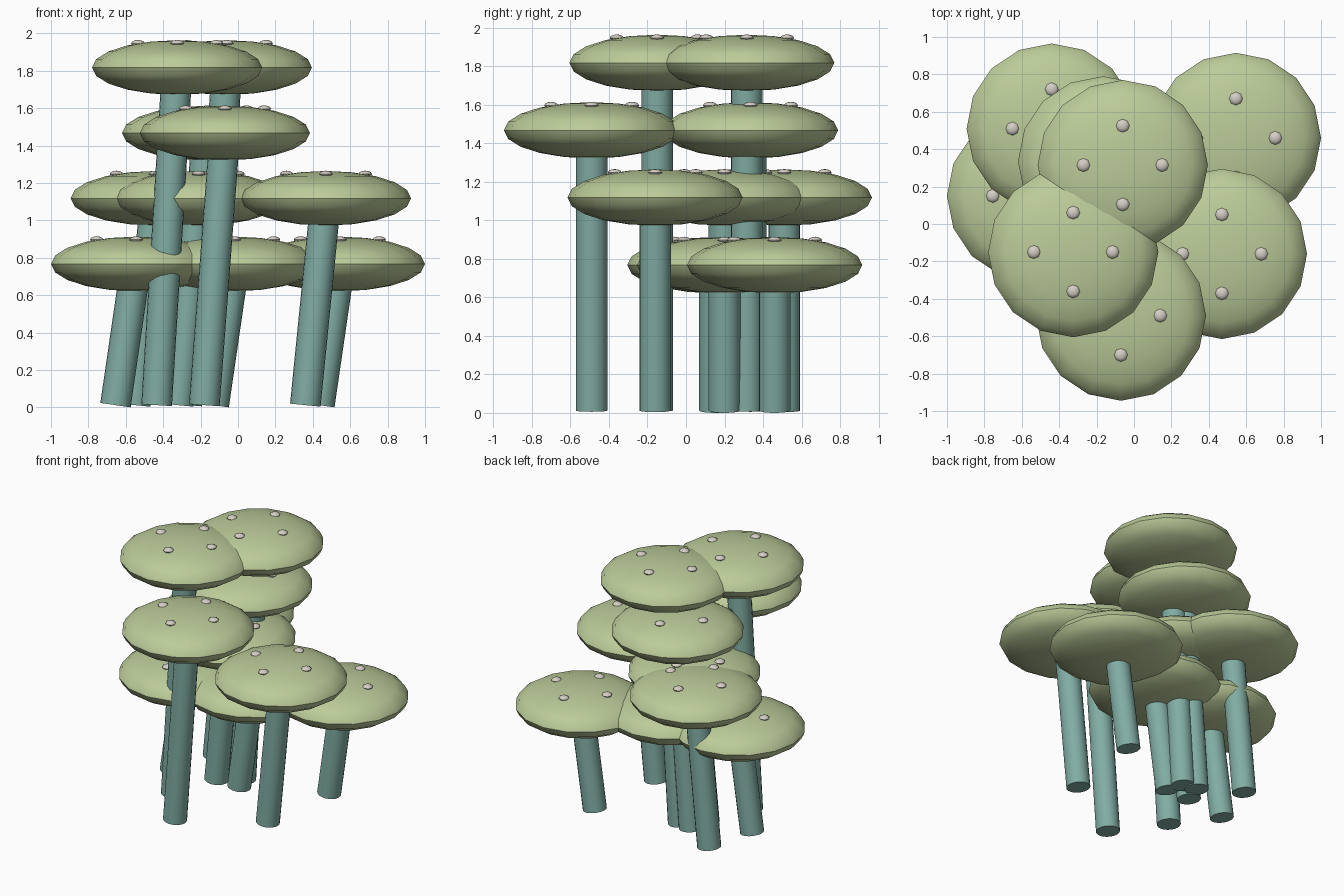
import bpy
import math
from mathutils import Vector

cube = bpy.data.objects.get("Cube")
if cube:
    bpy.data.objects.remove(cube, do_unlink=True)


def make_material(name, rgb):
    mat = bpy.data.materials.new(name)
    mat.use_nodes = True
    color = (*rgb, 1.0)
    mat.diffuse_color = color
    mat.node_tree.nodes["Principled BSDF"].inputs["Base Color"].default_value = color
    return mat


CAP = make_material("pale_green", (0.50, 0.60, 0.32))
STEM = make_material("teal", (0.22, 0.42, 0.37))
SPOT = make_material("warm_grey", (0.66, 0.62, 0.56))

CAP_RADIUS = 0.455
CAP_HALF = 0.146
STEM_RADIUS = 0.082
LEAN = 0.11
SPOT_OFFSET = 0.21


def finish(name, mat):
    obj = bpy.context.object
    obj.name = name
    obj.data.materials.append(mat)
    bpy.ops.object.shade_smooth_by_angle(angle=math.radians(50))
    return obj


def ellipsoid(name, center, radius, half, segments, rings, mat):
    bpy.ops.mesh.primitive_uv_sphere_add(segments=segments, ring_count=rings,
                                         radius=1, location=center)
    bpy.context.object.scale = (radius, radius, half)
    bpy.ops.object.transform_apply(location=False, rotation=False, scale=True)
    return finish(name, mat)


def stem(name, bottom, top):
    axis = top - bottom
    bpy.ops.mesh.primitive_cylinder_add(vertices=20, radius=STEM_RADIUS,
                                        depth=axis.length,
                                        location=(bottom + top) / 2)
    obj = bpy.context.object
    obj.rotation_euler = Vector((0, 0, 1)).rotation_difference(axis).to_euler()
    return finish(name, STEM)


def mushroom(label, x, y, z):
    center = Vector((x, y, z))
    # Leaning stem, reaching the middle of the cap
    stem(f"stem_{label}", Vector((x - LEAN, y, 0.012)), center)
    # Lens-shaped cap
    ellipsoid(f"cap_{label}", center, CAP_RADIUS, CAP_HALF, 16, 10, CAP)
    # Four spots resting on the cap surface
    rise = CAP_HALF * math.sqrt(1 - (SPOT_OFFSET / CAP_RADIUS) ** 2)
    for i in range(4):
        a = i * math.pi / 2
        offset = Vector((SPOT_OFFSET * math.cos(a), SPOT_OFFSET * math.sin(a), rise))
        ellipsoid(f"spot_{label}_{i + 1}", center + offset, 0.036, 0.018, 8, 6, SPOT)


# Four tiers of mushrooms: height, then the cap centres on that tier
TIERS = {
    "low": (0.767, [(-0.545, 0.15), (-0.02, 0.20), (0.545, 0.46)]),
    "middle": (1.118, [(-0.44, 0.51), (-0.21, 0.20), (0.47, -0.16)]),
    "high": (1.467, [(-0.07, -0.49), (-0.165, 0.335)]),
    "top": (1.817, [(-0.325, -0.15), (-0.06, 0.315)]),
}

for tier, (height, spots) in TIERS.items():
    for n, (px, py) in enumerate(spots, 1):
        mushroom(f"{tier}_{n}", px, py, height)
